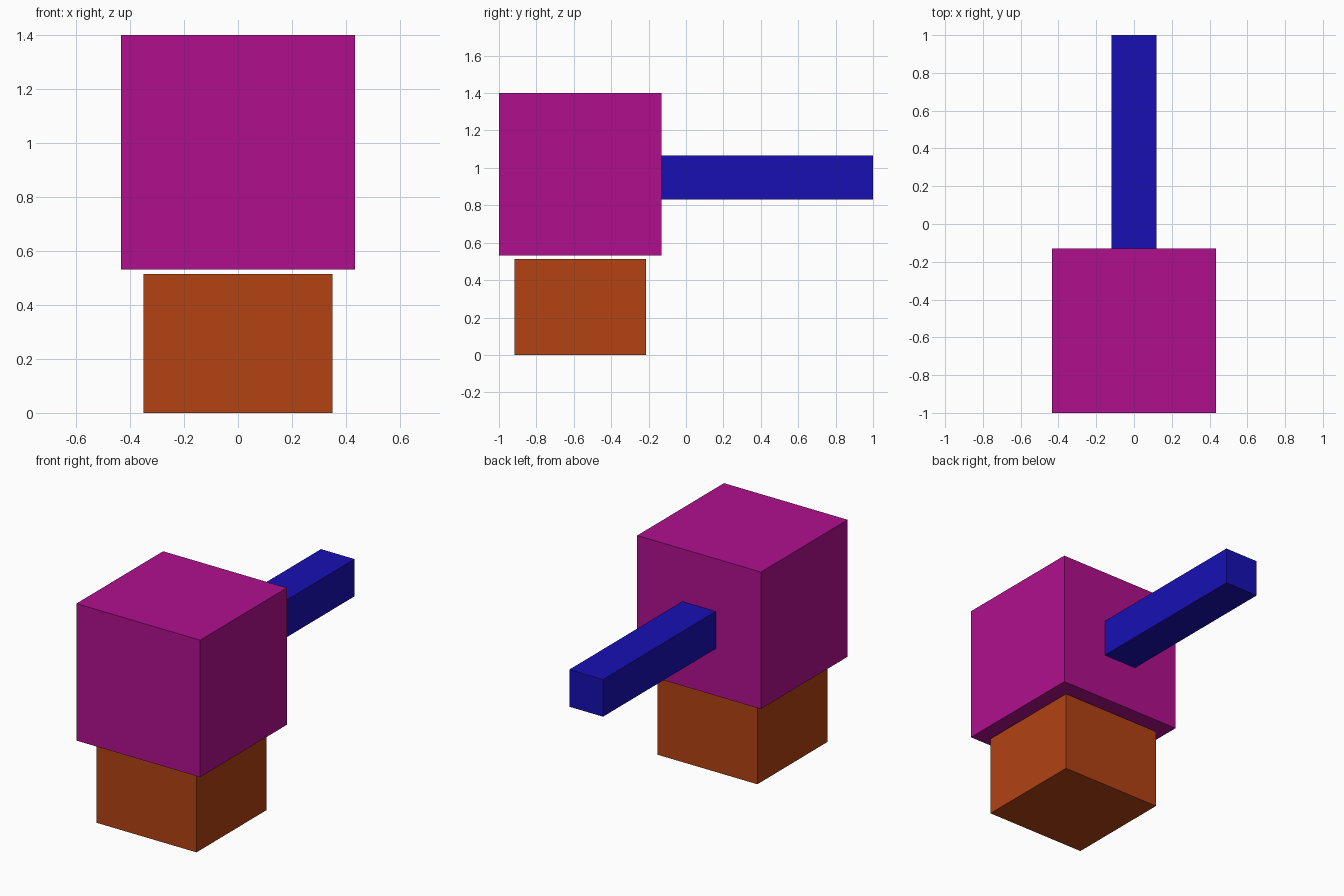
import bpy

if "Cube" in bpy.data.objects:
    bpy.data.objects.remove(bpy.data.objects["Cube"])


def box(name, low, high, color):
    """Axis-aligned box between two corners, with a flat colour."""
    center = [(a + b) / 2 for a, b in zip(low, high)]
    size = [b - a for a, b in zip(low, high)]
    bpy.ops.mesh.primitive_cube_add(size=1, location=center)
    obj = bpy.context.object
    obj.name = name
    obj.scale = size
    bpy.ops.object.transform_apply(location=False, rotation=False, scale=True)
    mat = bpy.data.materials.new(name + "_color")
    mat.diffuse_color = (*color, 1)
    mat.use_nodes = True
    mat.node_tree.nodes["Principled BSDF"].inputs["Base Color"].default_value = mat.diffuse_color
    obj.data.materials.append(mat)
    return obj


# Base block standing on the ground
box("base", (-0.351, -0.917, 0), (0.351, -0.214, 0.514), (0.445, 0.054, 0.006))
# Large cube floating just above the base
box("head", (-0.434, -1, 0.531), (0.434, -0.131, 1.4), (0.434, 0.005, 0.27))
# Long square bar reaching backwards from the head
box("handle", (-0.118, -0.131, 0.83), (0.118, 1, 1.066), (0.009, 0.005, 0.456))
